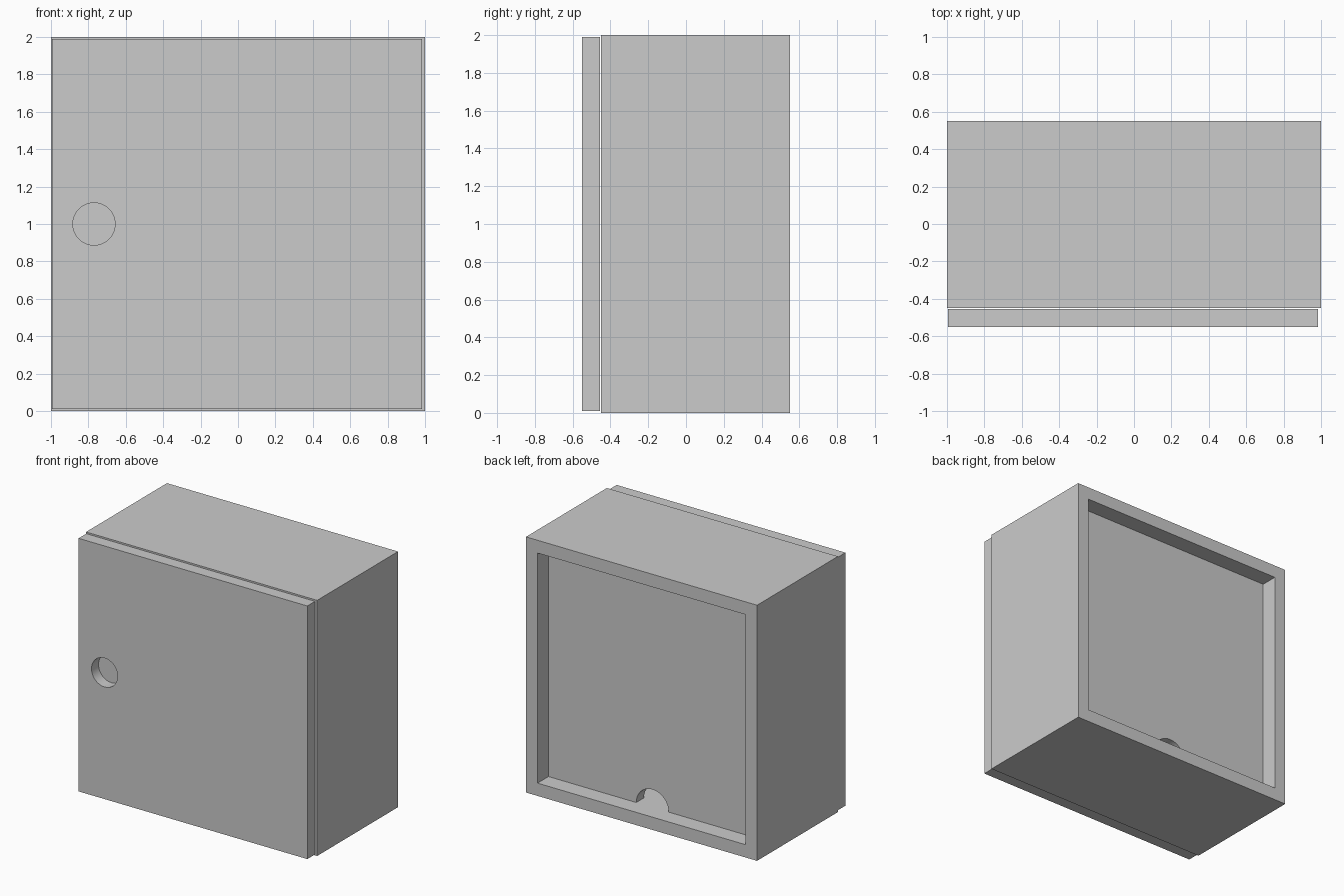
import bpy
import math

if "Cube" in bpy.data.objects:
    bpy.data.objects.remove(bpy.data.objects["Cube"])


def box(name, x, y, z):
    """Box from (min, max) ranges on each axis."""
    bpy.ops.mesh.primitive_cube_add(size=1)
    ob = bpy.context.object
    ob.name = name
    ob.location = [(r[0] + r[1]) / 2 for r in (x, y, z)]
    ob.scale = [r[1] - r[0] for r in (x, y, z)]
    bpy.ops.object.transform_apply(location=True, rotation=False, scale=True)
    return ob


def rod(name, x, z, y, radius):
    """Cylinder running along y between the two y values."""
    bpy.ops.mesh.primitive_cylinder_add(
        vertices=48, radius=radius, depth=y[1] - y[0],
        location=(x, (y[0] + y[1]) / 2, z), rotation=(math.pi / 2, 0, 0))
    ob = bpy.context.object
    ob.name = name
    return ob


def cut(target, cutter):
    """Subtract the cutter from the target and discard the cutter."""
    cutter.hide_render = True
    mod = target.modifiers.new("cut", 'BOOLEAN')
    mod.operation = 'DIFFERENCE'
    mod.solver = 'EXACT'
    mod.object = cutter
    bpy.ops.object.select_all(action='DESELECT')
    target.select_set(True)
    bpy.context.view_layer.objects.active = target
    bpy.ops.object.modifier_apply(modifier=mod.name)
    bpy.data.objects.remove(cutter, do_unlink=True)


def smooth(ob):
    bpy.ops.object.select_all(action='DESELECT')
    ob.select_set(True)
    bpy.context.view_layer.objects.active = ob
    bpy.ops.object.shade_smooth_by_angle(angle=math.radians(30))


# Cabinet carcass: four boards around an open middle
carcass = box("cabinet_frame", (-1, 1), (-0.45, 0.55), (0, 2))
cut(carcass, box("opening_cutter", (-0.9, 0.9), (-0.7, 0.8), (0.1, 1.9)))

# Recessed back panel with a half-round cable notch at the bottom
back = box("back_panel", (-0.9, 0.9), (0.32, 0.415), (0.1, 1.9))
cut(back, rod("notch_cutter", 0, 0.1, (0.2, 0.6), 0.14))
smooth(back)

# Door in front of the carcass, slightly smaller, with a round finger pull
door = box("door", (-0.995, 0.985), (-0.55, -0.455), (0.01, 1.99))
cut(door, rod("finger_pull_cutter", -0.77, 1.0, (-0.65, -0.463), 0.113))
smooth(door)
